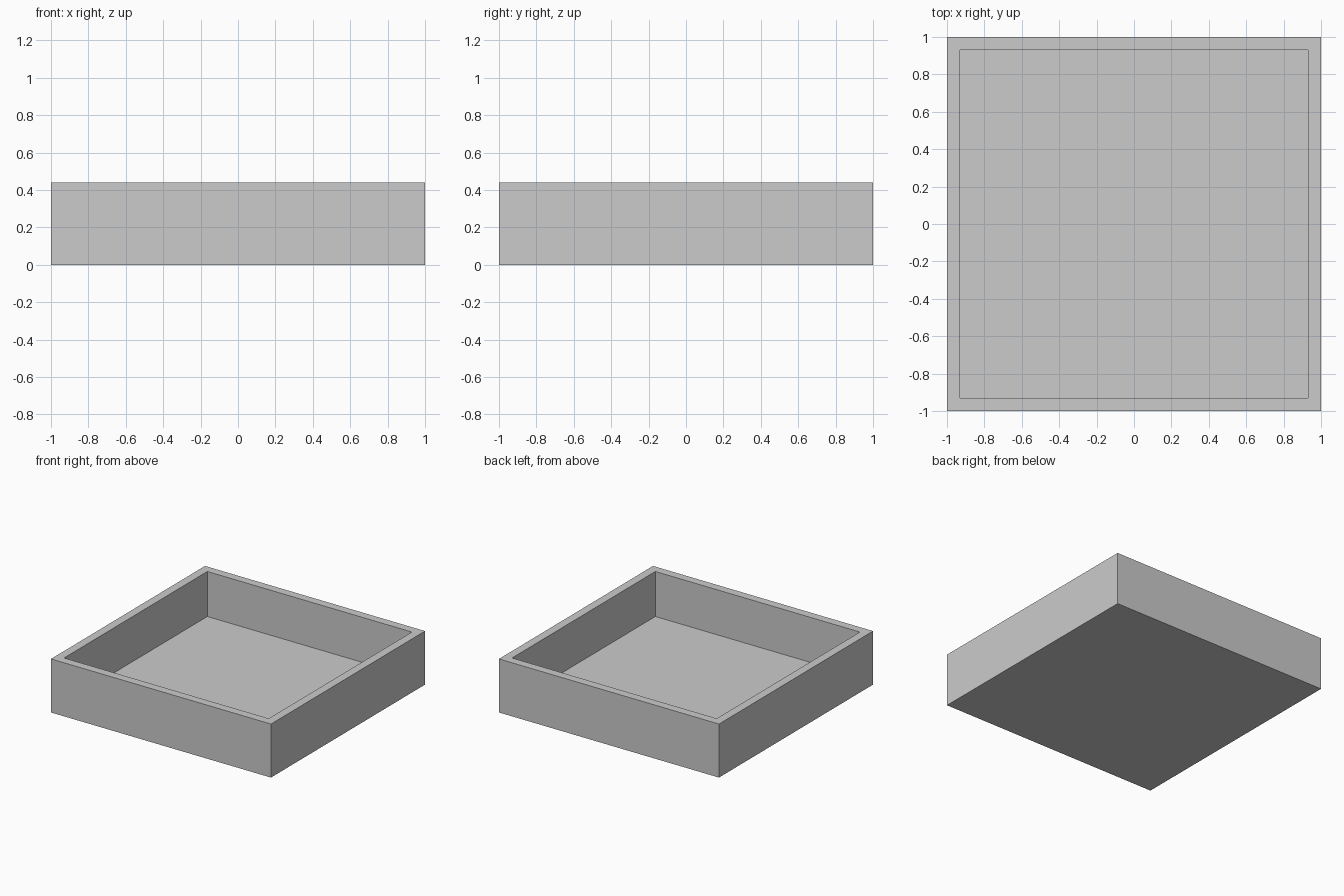
import bpy, bmesh
from mathutils import Matrix

if "Cube" in bpy.data.objects:
    bpy.data.objects.remove(bpy.data.objects["Cube"])

SIZE, HEIGHT, WALL = 2.0, 0.44, 0.07

# Square open tray: solid block, top face inset for the rim, then sunk to the floor
bm = bmesh.new()
bmesh.ops.create_cube(bm, size=1, matrix=Matrix.Translation((0, 0, HEIGHT / 2))
                      @ Matrix.Diagonal((SIZE, SIZE, HEIGHT, 1)))
bm.normal_update()
top = max(bm.faces, key=lambda f: f.calc_center_median().z)
bmesh.ops.inset_region(bm, faces=[top], thickness=WALL, use_even_offset=True)
floor = bmesh.ops.extrude_discrete_faces(bm, faces=[top])["faces"][0]
bmesh.ops.translate(bm, verts=floor.verts, vec=(0, 0, WALL - HEIGHT))
bm.normal_update()

mesh = bpy.data.meshes.new("tray")
bm.to_mesh(mesh)
bm.free()
bpy.context.collection.objects.link(bpy.data.objects.new("tray", mesh))
